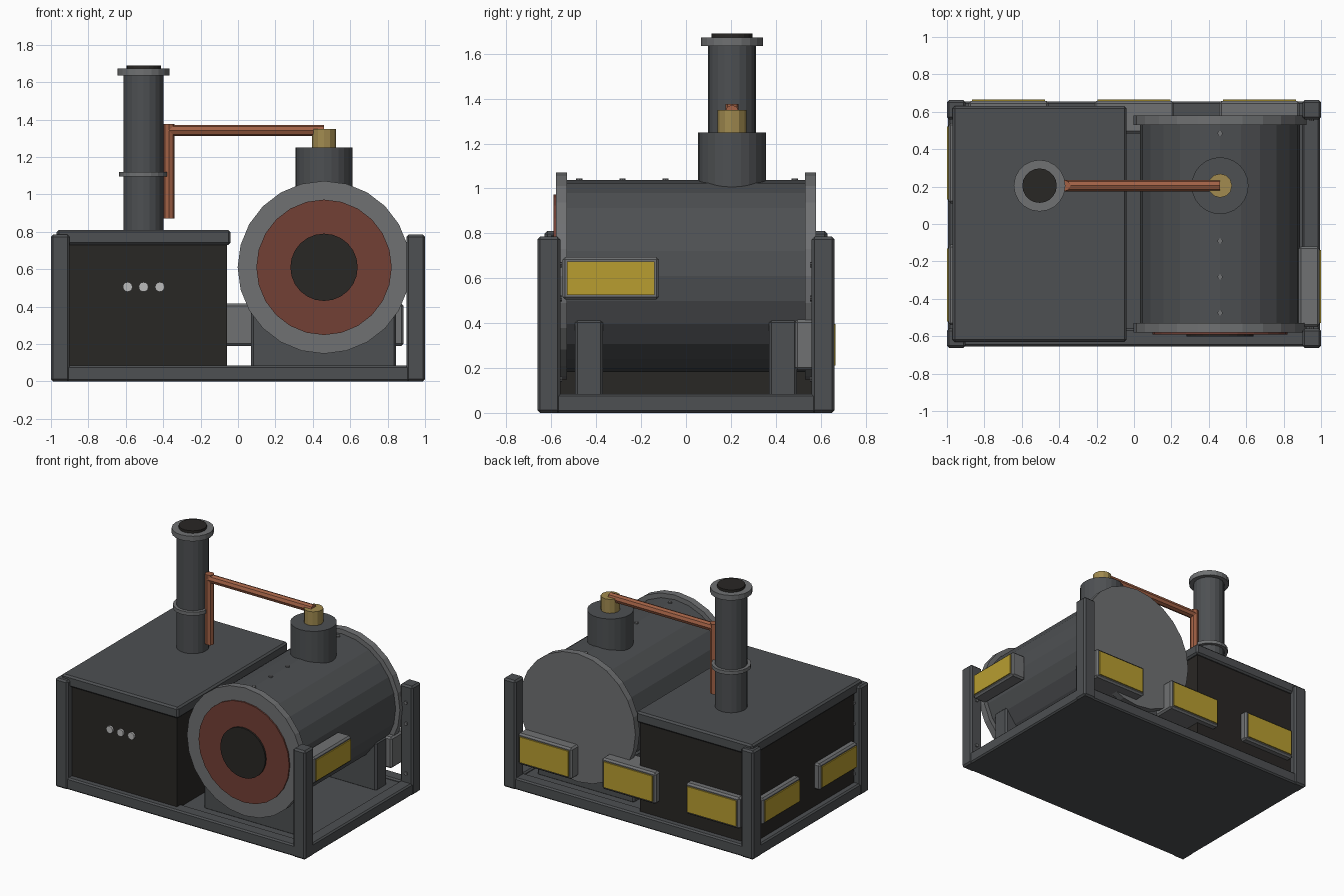
import bpy, math
from mathutils import Vector

if "Cube" in bpy.data.objects:
    bpy.data.objects.remove(bpy.data.objects["Cube"])


def material(name, r, g, b):
    m = bpy.data.materials.new(name)
    m.diffuse_color = (r, g, b, 1)
    m.use_nodes = True
    m.node_tree.nodes["Principled BSDF"].inputs["Base Color"].default_value = m.diffuse_color
    return m


IRON = material("iron", 0.075, 0.08, 0.085)
STEEL = material("steel", 0.16, 0.165, 0.17)
BLACK = material("soot_black", 0.022, 0.02, 0.018)
RED = material("dull_red", 0.17, 0.05, 0.035)
COPPER = material("copper", 0.36, 0.12, 0.06)
BRASS = material("brass", 0.36, 0.26, 0.08)
AMBER = material("amber_glass", 0.48, 0.34, 0.03)
PALE = material("pale_metal", 0.5, 0.5, 0.5)


def box(name, x, y, z, mat, bevel=0.0):
    """Box from (min, max) pairs on each axis."""
    bpy.ops.mesh.primitive_cube_add(size=1, location=[sum(r) / 2 for r in (x, y, z)])
    o = bpy.context.object
    o.name = name
    o.scale = [r[1] - r[0] for r in (x, y, z)]
    bpy.ops.object.transform_apply(location=False, rotation=False, scale=True)
    o.data.materials.append(mat)
    if bevel:
        b = o.modifiers.new("bevel", 'BEVEL')
        b.width, b.segments = bevel, 1
    return o


def rod(name, a, b, r, mat, sides=24):
    """Faceted cylinder between two points."""
    a, b = Vector(a), Vector(b)
    bpy.ops.mesh.primitive_cylinder_add(vertices=sides, radius=r, depth=(b - a).length,
                                        location=(a + b) / 2)
    o = bpy.context.object
    o.name = name
    o.rotation_euler = (b - a).to_track_quat('Z', 'Y').to_euler()
    o.data.materials.append(mat)
    return o


def window(name, axis, side, along, z, w, h, inner, outer):
    """Framed amber pane facing +/-x or +/-y."""
    def panel(part, hw, hh, d0, d1, mat, bevel):
        depth = tuple(sorted((side * d0, side * d1)))
        run = (along - hw, along + hw)
        x, y = (depth, run) if axis == 'x' else (run, depth)
        box(name + part, x, y, (z - hh, z + hh), mat, bevel)
    panel("_frame", w / 2, h / 2, inner, outer - 0.008, STEEL, 0.012)
    panel("_pane", w / 2 - 0.02, h / 2 - 0.02, outer - 0.03, outer, AMBER, 0)


# Base tray: floor and rails
box("base_floor", (-0.98, 0.98), (-0.64, 0.64), (0, 0.07), IRON)
for s, n in ((-1, "front"), (1, "back")):
    box(n + "_rail", (-0.95, 0.95), tuple(sorted((s * 0.56, s * 0.655))), (0, 0.085), IRON, 0.01)
for s, n in ((-1, "left"), (1, "right")):
    box(n + "_rail", tuple(sorted((s * 0.9, s * 0.995))), (-0.61, 0.61), (0, 0.085), IRON, 0.01)

# Corner posts with rivets on their inner faces
for sx, nx in ((-1, "left"), (1, "right")):
    for sy, ny in ((-1, "front"), (1, "back")):
        box(f"{ny}_{nx}_post", tuple(sorted((sx * 0.9, sx))),
            tuple(sorted((sy * 0.56, sy * 0.662))), (0, 0.785), IRON, 0.012)
        for z in (0.15, 0.51, 0.66):
            rod("post_rivet", (sx * 0.95, sy * 0.57, z), (sx * 0.95, sy * 0.552, z),
                0.013, STEEL, 8)

# Firebox, lid and front indicator studs
box("firebox", (-0.95, -0.06), (-0.61, 0.61), (0.06, 0.735), BLACK)
box("firebox_lid", (-0.97, -0.04), (-0.63, 0.63), (0.73, 0.81), IRON, 0.012)
for x in (-0.59, -0.505, -0.418):
    rod("front_stud", (x, -0.6, 0.505), (x, -0.625, 0.505), 0.026, PALE, 12)

# Chimney
CX, CY = -0.505, 0.205
for name, z0, z1, r, mat in (("chimney", 0.79, 1.65, 0.107, IRON),
                             ("chimney_band", 1.095, 1.12, 0.13, STEEL),
                             ("chimney_rim", 1.635, 1.672, 0.138, STEEL),
                             ("chimney_mouth", 1.64, 1.69, 0.092, BLACK)):
    rod(name, (CX, CY, z0), (CX, CY, z1), r, mat, 20)

# Boiler barrel, end flanges and front door discs
BX, BZ = 0.46, 0.61
for name, y0, y1, r, mat in (("boiler_barrel", -0.55, 0.55, 0.428, IRON),
                             ("front_flange", -0.58, -0.53, 0.462, STEEL),
                             ("back_flange", 0.53, 0.58, 0.462, STEEL),
                             ("boiler_door", -0.59, -0.56, 0.362, RED),
                             ("door_centre", -0.602, -0.57, 0.18, BLACK)):
    rod(name, (BX, y0, BZ), (BX, y1, BZ), r, mat, 24)

# Boiler saddles
for s, n in ((-1, "front"), (1, "back")):
    box(n + "_saddle", (0.07, 0.845), tuple(sorted((s * 0.37, s * 0.495))), (0.06, 0.415), IRON, 0.012)

# Rivets along the boiler top
for i in range(6):
    y = -0.475 + 0.192 * i
    rod("boiler_rivet", (BX, y, 1.02), (BX, y, 1.045), 0.014, STEEL, 8)

# Steam dome, brass valve and copper pipe
rod("steam_dome", (BX, CY, 0.95), (BX, CY, 1.25), 0.152, IRON, 24)
rod("dome_valve", (BX, CY, 1.24), (BX, CY, 1.35), 0.064, BRASS, 12)
rod("pipe_across", (-0.37, CY, 1.342), (BX, CY, 1.342), 0.03, COPPER, 8)
rod("pipe_down", (-0.37, CY, 0.87), (-0.37, CY, 1.375), 0.03, COPPER, 8)

# Amber windows: three at the back, two on the left, one on the right
for i, x in enumerate((-0.67, 0, 0.67)):
    window(f"back_window_{i}", 'y', 1, x, 0.303, 0.43, 0.225, 0.485, 0.665)
for i, y in enumerate((-0.325, 0.325)):
    window(f"left_window_{i}", 'x', -1, y, 0.3, 0.43, 0.19, 0.88, 1.0)
window("right_window", 'x', 1, -0.335, 0.6, 0.43, 0.19, 0.88, 1.0)
